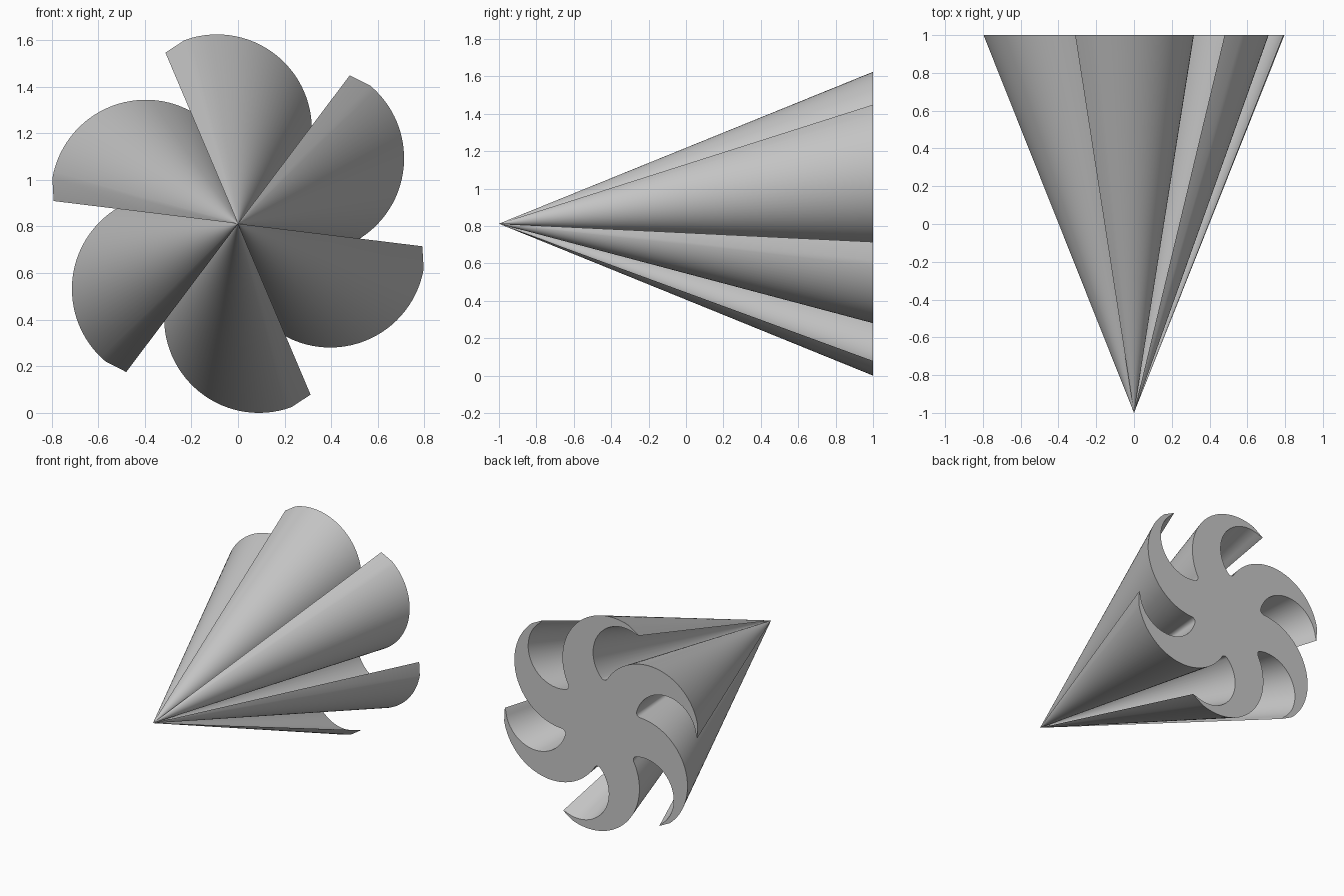
import bpy
import bmesh
from math import cos, sin, radians, pi, atan2, sqrt
from mathutils import Vector, Matrix

cube = bpy.data.objects.get("Cube")
if cube:
    bpy.data.objects.remove(cube, do_unlink=True)

ARMS = 6
HUB_Z = 0.812
GRAY = (0.57, 0.57, 0.57, 1)
STEP = Matrix.Rotation(-2 * pi / ARMS, 2)      # one arm to the next, clockwise

gray = bpy.data.materials.new("plain gray")
gray.use_nodes = True
gray.diffuse_color = GRAY
gray.node_tree.nodes["Principled BSDF"].inputs["Base Color"].default_value = GRAY


def arc(center, radius, start, end, count):
    """Points on an arc, angles in radians."""
    angles = (start + (end - start) * i / (count - 1) for i in range(count))
    return [center + radius * Vector((cos(a), sin(a))) for a in angles]


def bearing(a, b):
    return atan2(b.y - a.y, b.x - a.x)


# Arm profile: tip, round outer edge, small notch fillet, hollow edge of the next arm
outer, outer_r = Vector((-0.09, 0.405)), 0.407
hollow, hollow_r = STEP @ Vector((-0.185, 0.51)), 0.25
tip = 0.797 * Vector((cos(radians(113)), sin(radians(113))))
fillet_r = 0.03

# Fillet centre touches both circles, on the hub side
span = hollow - outer
gap = span.length
ra, rb = outer_r + fillet_r, hollow_r - fillet_r
along = (ra * ra - rb * rb + gap * gap) / (2 * gap)
side = Vector((span.y, -span.x)) / gap
fillet = outer + span / gap * along + side * sqrt(ra * ra - along * along)

foot = bearing(outer, fillet)
root = bearing(hollow, fillet)
end = bearing(hollow, STEP @ tip)
arm = [tip] + arc(outer, outer_r, radians(110), foot, 36)
arm += arc(fillet, fillet_r, foot + pi, root + 2 * pi, 8)[1:]
arm += arc(hollow, hollow_r, root, end - radians(6), 26)[1:]

profile = []
for k in range(ARMS):
    turn = Matrix.Rotation(-2 * pi * k / ARMS, 2)
    profile += [turn @ p for p in arm]

# Taper the profile to a point at the front
bm = bmesh.new()
rings = [[bm.verts.new((p.x * s, 2 * s - 1, HUB_Z + p.y * s)) for p in profile]
         for s in (0.01, 0.1, 0.5, 1)]
apex = bm.verts.new((0, -1, HUB_Z))
n = len(profile)
for i in range(n):
    j = (i + 1) % n
    bm.faces.new((apex, rings[0][i], rings[0][j]))
    for a, b in zip(rings, rings[1:]):
        bm.faces.new((a[i], b[i], b[j], a[j]))
bm.faces.new(rings[-1])
bmesh.ops.recalc_face_normals(bm, faces=bm.faces)

mesh = bpy.data.meshes.new("swirled_cone")
bm.to_mesh(mesh)
bm.free()
mesh.materials.append(gray)
cone = bpy.data.objects.new("swirled_cone", mesh)
bpy.context.collection.objects.link(cone)
bpy.context.view_layer.objects.active = cone
cone.select_set(True)
bpy.ops.object.shade_smooth_by_angle(angle=radians(30))
